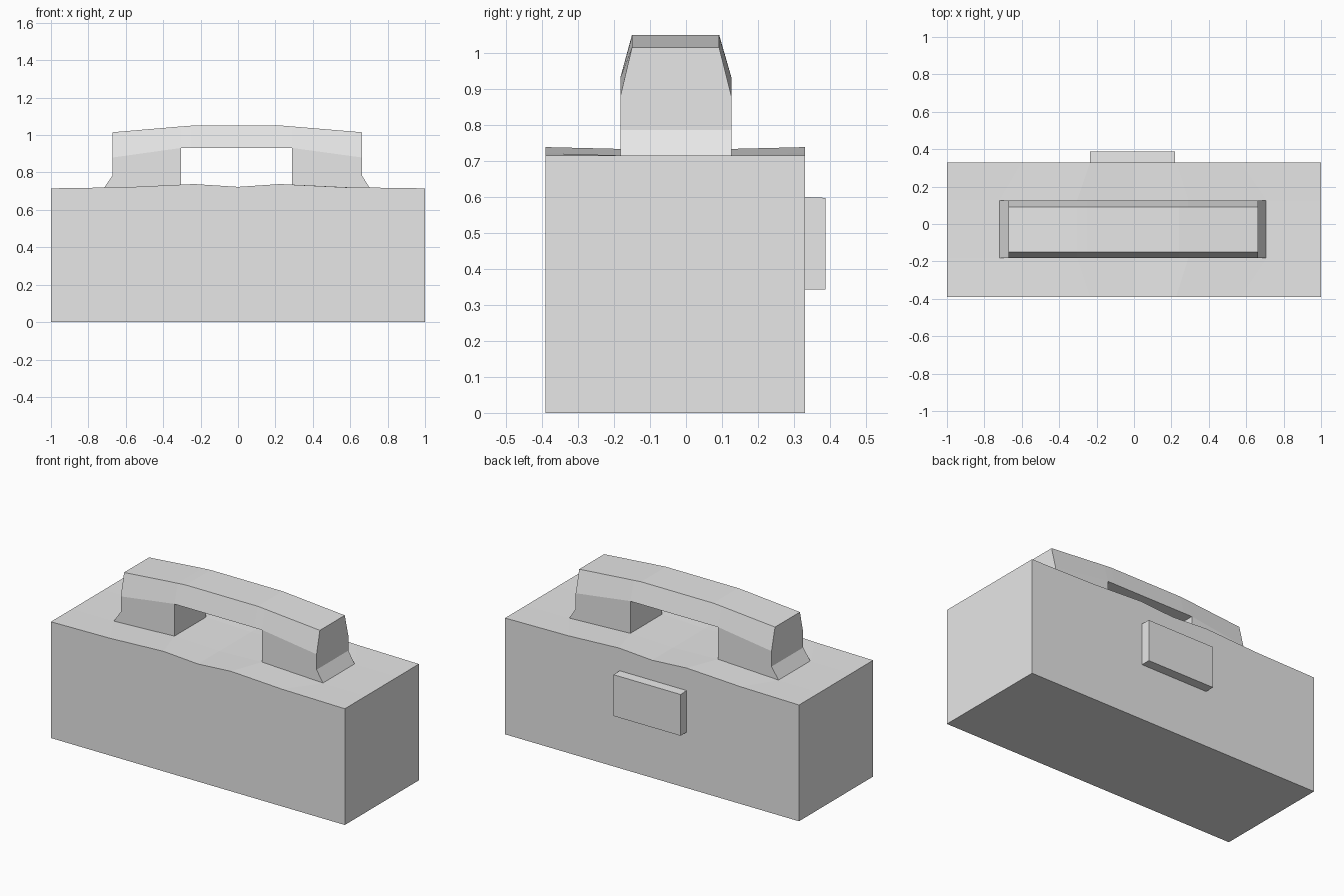
import bpy
import bmesh

cube = bpy.data.objects.get("Cube")
if cube:
    bpy.data.objects.remove(cube, do_unlink=True)

grey = bpy.data.materials.new("plain grey")
grey.use_nodes = True
grey.diffuse_color = (0.8, 0.8, 0.8, 1)
grey.node_tree.nodes["Principled BSDF"].inputs["Base Color"].default_value = (0.8, 0.8, 0.8, 1)


def finish(bm, name):
    bmesh.ops.recalc_face_normals(bm, faces=bm.faces)
    mesh = bpy.data.meshes.new(name)
    bm.to_mesh(mesh)
    bm.free()
    mesh.materials.append(grey)
    obj = bpy.data.objects.new(name, mesh)
    bpy.context.collection.objects.link(obj)
    return obj


def loft(name, rows):
    """Closed solid from equal-length rings of points, capped at both ends."""
    bm = bmesh.new()
    rings = [[bm.verts.new(p) for p in row] for row in rows]
    n = len(rings[0])
    for a, b in zip(rings, rings[1:]):
        for i in range(n):
            j = (i + 1) % n
            bm.faces.new((a[i], a[j], b[j], b[i]))
    bm.faces.new(rings[0])
    bm.faces.new(rings[-1])
    return finish(bm, name)


FRONT, BACK = -0.39, 0.33
GRIP_FRONT, GRIP_BACK = -0.182, 0.126

# Body: box with a gently wavy top, its creases running in to the handle feet
edge = [(-1, .715), (-.6, .721), (-.235, .738), (0, .723), (.225, .738), (.57, .721), (1, .715)]
inner = [(-1, .715), (-.72, .715), (-.305, .733), (0, .723), (.29, .733), (.71, .715), (1, .715)]
rows = []
for y, top in ((FRONT, edge), (GRIP_FRONT, inner), (GRIP_BACK, inner), (BACK, edge)):
    rows.append([(-1, y, 0)] + [(x, y, z) for x, z in top] + [(1, y, 0)])
loft("body", rows)

# Handle grip: arched bar with chamfered long edges, lofted from end to end
rows = []
for x, bottom, shoulder, top in ((-.67, .86, .88, 1.015), (-.305, .93, .931, 1.046),
                                 (-.25, .93, .932, 1.05), (.24, .93, .932, 1.05),
                                 (.29, .93, .931, 1.046), (.662, .86, .88, 1.015)):
    rows.append([(x, GRIP_FRONT, bottom), (x, GRIP_FRONT, shoulder), (x, -.15, top),
                 (x, .092, top), (x, GRIP_BACK, shoulder), (x, GRIP_BACK, bottom)])
loft("handle_grip", rows)

# Handle feet: upright posts flared outwards at the base
for name, foot_x, outer_x, inner_x in (("right_foot", -.725, -.67, -.305),
                                       ("left_foot", .712, .662, .29)):
    profile = [(foot_x, .705), (outer_x, .785), (outer_x, .87), (inner_x, .931), (inner_x, .705)]
    loft(name, [[(x, y, z) for x, z in profile] for y in (GRIP_FRONT, GRIP_BACK)])

# Latch plate on the back
loft("back_plate", [[(x, BACK - .01, .343), (x, .388, .343), (x, .388, .597), (x, BACK - .01, .6)]
                    for x in (-.235, .22)])
